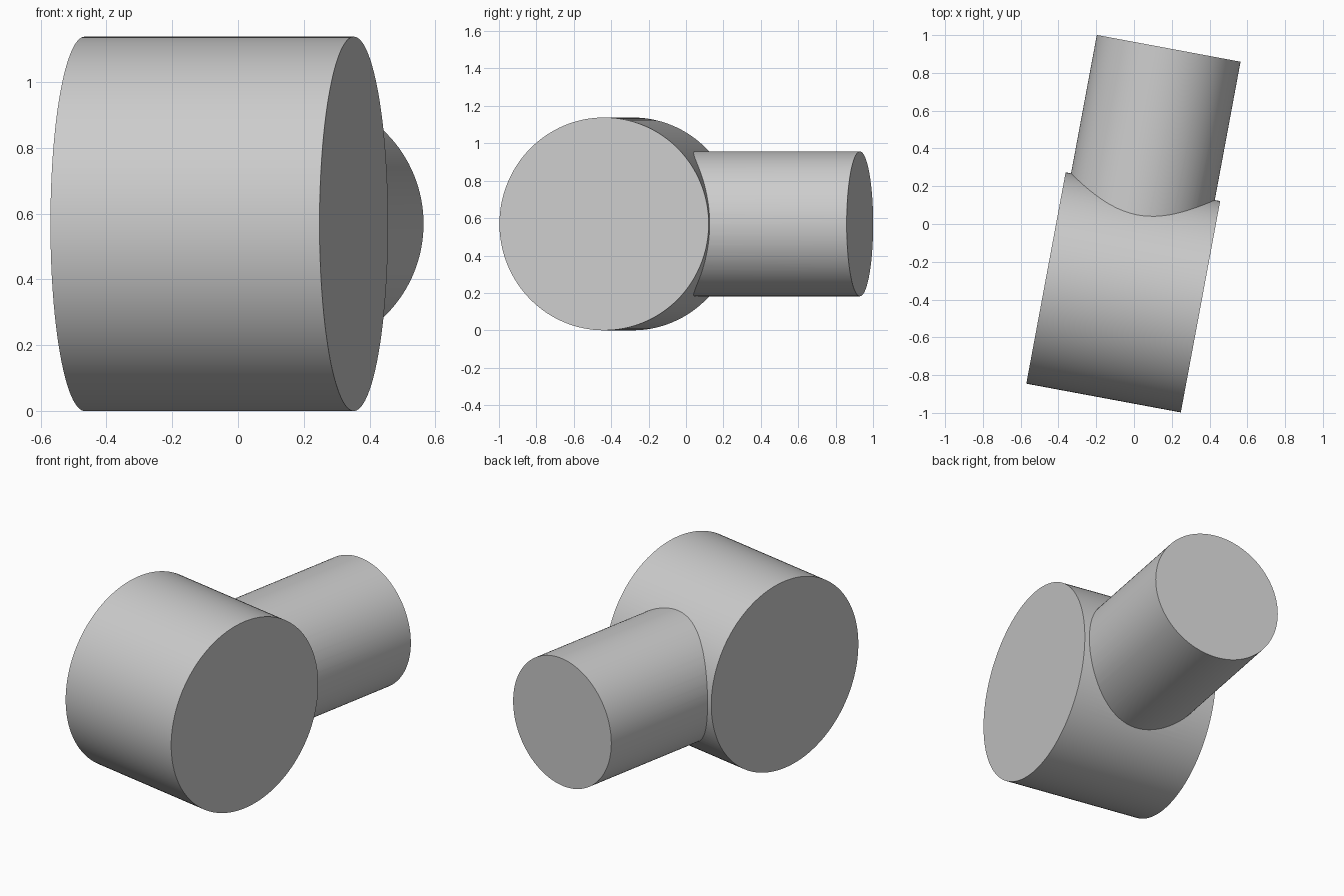
import bpy
from math import radians, pi
from mathutils import Matrix, Vector

cube = bpy.data.objects.get("Cube")
if cube:
    bpy.data.objects.remove(cube, do_unlink=True)

# Plain grey for every surface
grey = bpy.data.materials.new("light_grey")
grey.use_nodes = True
colour = (0.6, 0.6, 0.6, 1)
grey.diffuse_color = colour
grey.node_tree.nodes["Principled BSDF"].inputs["Base Color"].default_value = colour

turn = Matrix.Rotation(radians(-10.55), 4, "Z")
hub = Vector((-0.057, -0.362, 0.569))


def cylinder(name, radius, length, offset, tilt):
    """Cylinder laid flat about the hub, then turned with the whole model."""
    bpy.ops.mesh.primitive_cylinder_add(vertices=128, radius=radius, depth=length)
    obj = bpy.context.object
    obj.name = name
    obj.data.transform(Matrix.Translation(hub) @ turn @ Matrix.Translation(offset) @ tilt)
    obj.data.materials.append(grey)
    return obj


# Wide drum lying across the front
drum = cylinder("drum_with_neck", 0.569, 0.832, (0, 0, 0), Matrix.Rotation(pi / 2, 4, "Y"))

# Neck running from the drum's centre out of the back
reach = 1.314
neck = cylinder("neck_cutter", 0.387, reach, (0, reach / 2, 0), Matrix.Rotation(-pi / 2, 4, "X"))
neck.hide_render = True

# Join into one solid with a clean saddle seam
join = drum.modifiers.new("join_neck", "BOOLEAN")
join.operation = "UNION"
join.solver = "EXACT"
join.object = neck
bpy.ops.object.select_all(action="DESELECT")
drum.select_set(True)
bpy.context.view_layer.objects.active = drum
bpy.ops.object.modifier_apply(modifier=join.name)
bpy.data.objects.remove(neck, do_unlink=True)
bpy.ops.object.shade_smooth_by_angle(angle=radians(30))
